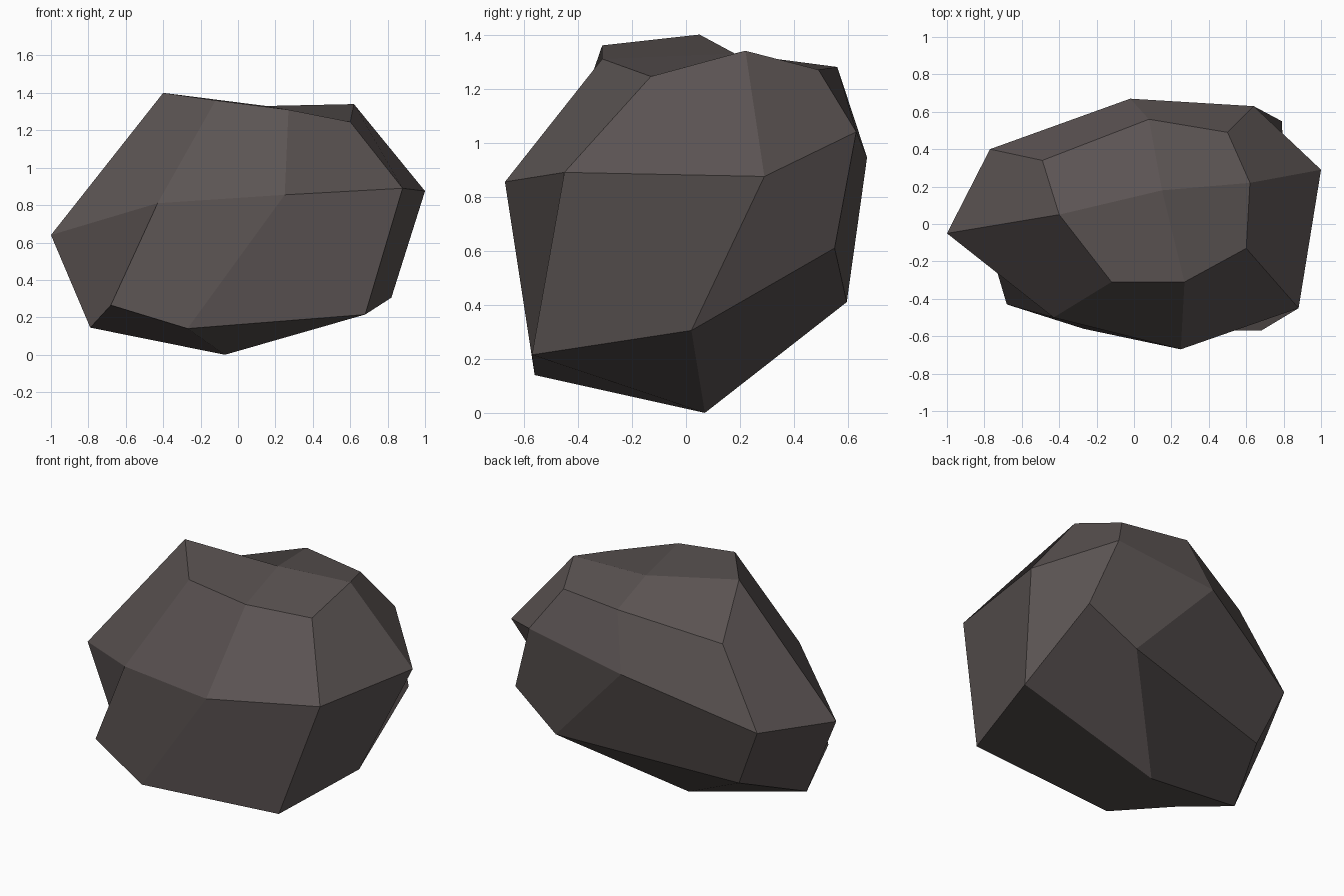
import bpy, bmesh

if "Cube" in bpy.data.objects:
    bpy.data.objects.remove(bpy.data.objects["Cube"])

# Boulder: three rings of eight points (left, then counter-clockwise), plus two poles
LOWER = [(-.79, -.06, .145), (-.68, -.43, .265), (-.27, -.56, .14), (.68, -.57, .215),
         (.82, .02, .305), (.79, .55, .61), (.48, .595, .41), (-.61, .35, .305)]
MIDDLE = [(-1, -.05, .64), (-.43, -.5, .81), (.25, -.67, .855), (.88, -.45, .89),
          (1, .29, .875), (.64, .63, 1.04), (-.02, .67, .945), (-.77, .40, .675)]
UPPER = [(-.4, .05, 1.4), (-.12, -.31, 1.36), (.27, -.31, 1.31), (.6, -.13, 1.245),
         (.62, .22, 1.34), (.5, .49, 1.27), (.08, .56, 1.28), (-.49, .34, 1.135)]

bm = bmesh.new()
rings = [[bm.verts.new(p) for p in ring] for ring in (LOWER, MIDDLE, UPPER)]

# Side bands
for a, b in zip(rings, rings[1:]):
    for i in range(8):
        j = (i + 1) % 8
        bm.faces.new((a[i], a[j], b[j], b[i]))

# Bottom and top: four quads around each pole
for ring, pole in ((rings[0], (-.07, .07, 0)), (rings[2], (.15, .18, 1.33))):
    centre = bm.verts.new(pole)
    for i in range(0, 8, 2):
        bm.faces.new((centre, ring[i], ring[i + 1], ring[(i + 2) % 8]))
bmesh.ops.recalc_face_normals(bm, faces=bm.faces)

mesh = bpy.data.meshes.new("boulder")
bm.to_mesh(mesh)
bm.free()
boulder = bpy.data.objects.new("boulder", mesh)
bpy.context.collection.objects.link(boulder)

# Dark warm grey stone
stone = bpy.data.materials.new("dark stone")
stone.diffuse_color = (.105, .088, .086, 1)
stone.use_nodes = True
stone.node_tree.nodes["Principled BSDF"].inputs["Base Color"].default_value = stone.diffuse_color
mesh.materials.append(stone)
